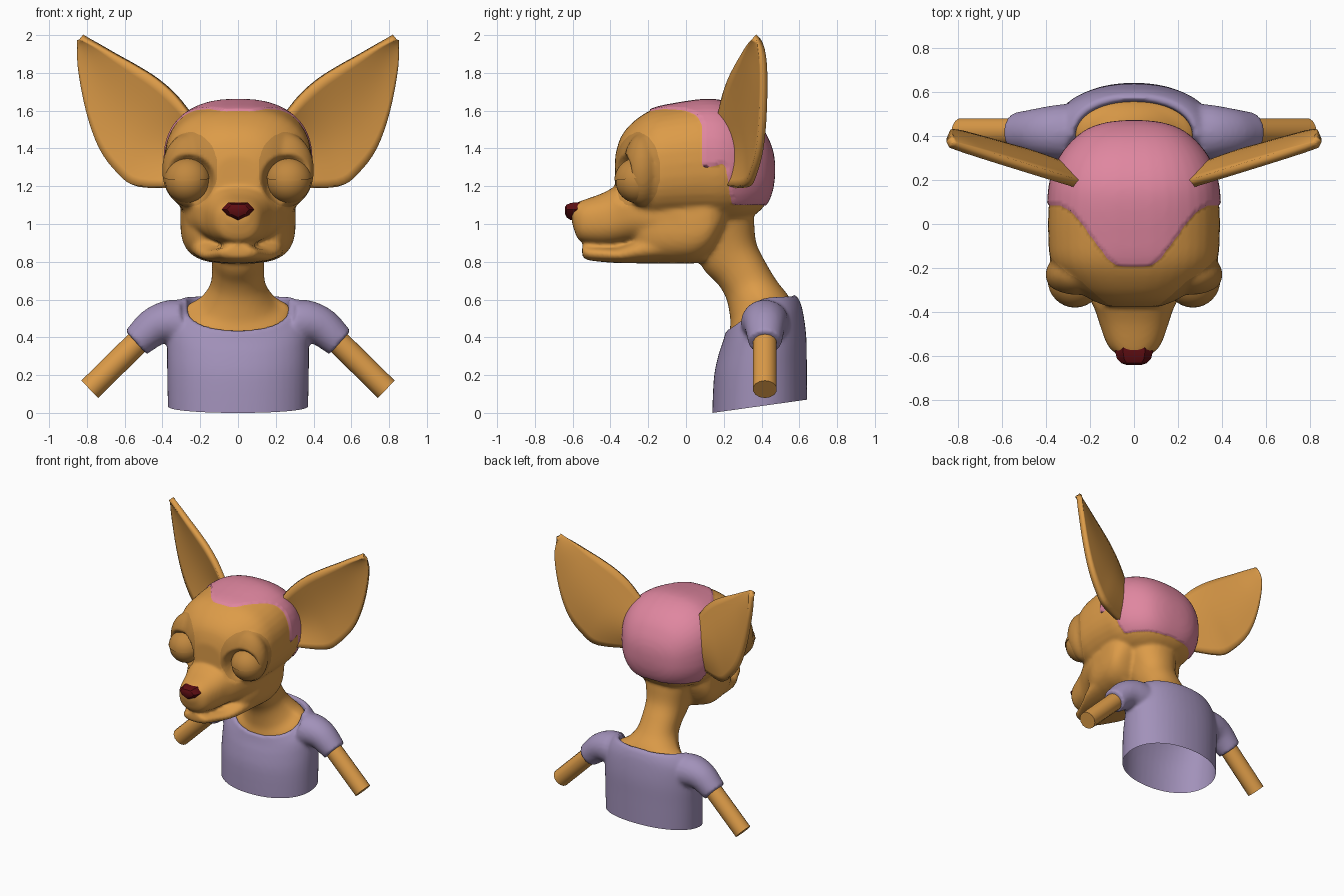
import bpy, bmesh, math
from mathutils import Matrix, Vector

if "Cube" in bpy.data.objects:
    bpy.data.objects.remove(bpy.data.objects["Cube"])


def material(name, rgb):
    m = bpy.data.materials.new(name)
    m.diffuse_color = (*rgb, 1)
    m.use_nodes = True
    m.node_tree.nodes["Principled BSDF"].inputs["Base Color"].default_value = m.diffuse_color
    return m


TAN = material("tan_fur", (0.72, 0.33, 0.065))
PATCH = material("brown_eye_patch", (0.53, 0.245, 0.05))
PINK = material("pink_cap", (0.74, 0.24, 0.35))
LILAC = material("lilac_cloth", (0.36, 0.285, 0.49))
RED = material("dark_red_nose", (0.11, 0.004, 0.006))


def refine(rows, k=4):
    """Catmull-Rom interpolation between rows of numbers."""
    out = []
    for i in range(len(rows) - 1):
        a, b, c, d = (rows[max(i - 1, 0)], rows[i], rows[i + 1], rows[min(i + 2, len(rows) - 1)])
        for j in range(k):
            t = j / k
            out.append([0.5 * (2 * q + (r - p) * t + (2 * p - 5 * q + 4 * r - s) * t * t
                               + (3 * q - p - 3 * r + s) * t ** 3)
                        for p, q, r, s in zip(a, b, c, d)])
    return out + [list(rows[-1])]


def loft(bm, rings, cap=False):
    vs = [[bm.verts.new(p) for p in ring] for ring in rings]
    n = len(vs[0])
    for a, b in zip(vs, vs[1:]):
        for i in range(n):
            bm.faces.new((a[i], a[(i + 1) % n], b[(i + 1) % n], b[i]))
    if cap:
        bm.faces.new(vs[0])
        bm.faces.new(vs[-1])


def curve_pt(i, n, e):
    """Point on a unit superellipse."""
    a = 2 * math.pi * i / n
    f = lambda v: math.copysign(abs(v) ** (2 / e), v)
    return f(math.cos(a)), f(math.sin(a))


def head_ring(y, lo, hi, w, e=2.4, n=40):
    return [(w * c, y, (lo + hi) / 2 + (hi - lo) / 2 * s)
            for c, s in (curve_pt(i, n, e) for i in range(n))]


def body_ring(zf, zs, zb, w, yf, yb, p=1.0, n=48):
    """Level ring whose height differs at front, side and back."""
    pts = []
    for i in range(n):
        c, s = curve_pt(i, n, 2.15)
        z = zs + ((zf if s < 0 else zb) - zs) * abs(s) ** p
        pts.append((w * c, (yf + yb) / 2 + (yb - yf) / 2 * s, z))
    return pts


def limb_ring(x, z, r, deg, n=20, sx=1, flat=1.0):
    a = math.radians(deg)
    return [(sx * (x - math.sin(a) * r * math.cos(t)), 0.418 + flat * r * math.sin(t),
             z + math.cos(a) * r * math.cos(t))
            for t in (2 * math.pi * i / n for i in range(n))]


def finish(name, bm, mat, mirror=False, angle=40):
    bmesh.ops.recalc_face_normals(bm, faces=bm.faces)
    me = bpy.data.meshes.new(name)
    bm.to_mesh(me)
    bm.free()
    me.materials.append(mat)
    me.shade_smooth()
    me.set_sharp_from_angle(angle=math.radians(angle))
    ob = bpy.data.objects.new(name, me)
    bpy.context.collection.objects.link(ob)
    if mirror:
        ob.modifiers.new("mirror", 'MIRROR').use_mirror_merge = False
    return ob


def fuse(ob, mats, iterations):
    """Merge overlapping solids into one soft skin; returns an editable copy."""
    rm = ob.modifiers.new("fuse", 'REMESH')
    rm.mode, rm.voxel_size = 'VOXEL', 0.013
    sm = ob.modifiers.new("soften", 'SMOOTH')
    sm.factor, sm.iterations = 0.5, iterations
    dg = bpy.context.evaluated_depsgraph_get()
    me = bpy.data.meshes.new_from_object(ob.evaluated_get(dg))
    ob.modifiers.clear()
    ob.data = me
    me.materials.clear()
    for m in mats:
        me.materials.append(m)
    bm = bmesh.new()
    bm.from_mesh(me)
    for f in bm.faces:
        f.smooth, f.material_index = True, 0
    return me, bm


def ball(bm, loc, size):
    bmesh.ops.create_uvsphere(bm, u_segments=32, v_segments=20, radius=1,
                              matrix=Matrix.Translation(loc) @ Matrix.Diagonal((*size, 1)))


def ramp(v, a, b):
    t = min(max((v - a) / (b - a), 0), 1)
    return t * t * (3 - 2 * t)


# Head and neck: overlapping solids fused into one skin
bm = bmesh.new()
cranium = [(-.375, 1.14, 1.36, .12), (-.345, 1.08, 1.46, .21), (-.28, 1.03, 1.54, .30),
           (-.18, 1.0, 1.605, .375), (-.05, 1.0, 1.635, .39), (.1, 1.0, 1.655, .387),
           (.2, 1.0, 1.645, .375), (.3, 1.02, 1.6, .335), (.38, 1.06, 1.53, .27),
           (.43, 1.12, 1.45, .2), (.455, 1.19, 1.38, .12), (.464, 1.26, 1.32, .04)]
muzzle = [(-.605, 1.01, 1.1, .055), (-.575, .925, 1.115, .1), (-.535, .9, 1.13, .128),
          (-.45, .887, 1.16, .158), (-.38, .887, 1.195, .182), (-.28, .895, 1.24, .235),
          (-.15, .87, 1.25, .28), (0, .86, 1.25, .3), (.12, .88, 1.2, .28), (.2, .95, 1.15, .2)]
jaw = [(-.55, .835, .882, .06), (-.53, .812, .882, .1), (-.45, .8, .88, .14),
       (-.35, .793, .882, .19), (-.25, .792, .93, .23), (-.1, .79, 1.0, .26),
       (.02, .79, 1.0, .26), (.1, .8, 1.0, .22)]
cheek = [(-.27, .83, 1.2, .17), (-.24, .803, 1.22, .225), (-.15, .793, 1.25, .275), (-.05, .79, 1.25, .295),
         (.05, .8, 1.25, .305), (.13, .85, 1.25, .3), (.19, .95, 1.22, .26), (.21, 1.0, 1.18, .2)]
for rows in (cranium, muzzle, jaw):
    loft(bm, [head_ring(*r) for r in refine(rows)], cap=True)
loft(bm, [head_ring(*r, e=3.2) for r in refine(cheek)], cap=True)
neck = [(.37, .48, .53, .29, .225, .57, .75), (.43, .56, .585, .272, .23, .56, .75),
        (.49, .605, .63, .2, .235, .535, .8), (.60, .68, .70, .147, .215, .48, 1),
        (.68, .77, .80, .138, .17, .42, 1), (.75, .86, .90, .145, .10, .372, 1),
        (.85, .97, 1.02, .17, .05, .36, 1), (1.0, 1.05, 1.1, .2, 0, .35, 1)]
loft(bm, [body_ring(*r) for r in refine(neck)], cap=True)
for sx in (-1, 1):
    ball(bm, (sx * .26, -.23, 1.285), (.143, .105, .195))   # brow and eye socket
head = finish("head", bm, TAN)
skin, bm = fuse(head, (TAN, PATCH, PINK), 6)

# hollow the sockets so the eyeballs stand clear
EYE = (.268, -.255, 1.228)
for v in bm.verts:
    d = math.hypot(abs(v.co.x) - EYE[0], v.co.z - EYE[2])
    if v.co.y < -.2 and d < .15:
        deep = max(v.co.y, -.285)
        v.co.y = deep + (v.co.y - deep) * ramp(d, .105, .15)


def region(p):
    """Material index: pink cap over the skull, brown patch round each eye."""
    x = abs(p.x)
    front = -.195 + .275 * ramp(x, .05, .34)
    low = 1.3 if p.y < .175 else 1.32 - .22 * ramp(p.y, .2, .25)
    if p.y > front and p.z > low:
        return 2
    if (((x - .27) / .165) ** 2 + ((p.z - 1.29) / .2) ** 2 < 1
            and ((p.y + .27) / .135) ** 2 + ((p.z - 1.28) / .21) ** 2 < 1):
        return 1
    return 0


for f in bm.faces:
    f.material_index = region(f.calc_center_median())
# even out the colour borders, then raise the cap a little
border = {}
for e in bm.edges:
    if len({f.material_index for f in e.link_faces}) > 1:
        a, b = e.verts
        border.setdefault(a, []).append(b)
        border.setdefault(b, []).append(a)
for _ in range(5):
    moved = {v: (v.co + sum((w.co for w in ws), Vector()) / len(ws)) / 2
             for v, ws in border.items() if len(ws) == 2}
    for v, co in moved.items():
        v.co = co
bm.normal_update()
for v in [v for v in bm.verts if all(f.material_index == 2 for f in v.link_faces)]:
    v.co += v.normal * 0.008
bm.to_mesh(skin)
bm.free()

# Eyes: ball with a heavier closed upper lid
bm = bmesh.new()
ball(bm, EYE, (.118, .118, .118))
finish("eyeball", bm, PATCH, mirror=True)
bm = bmesh.new()
ball(bm, EYE, (.125, .125, .124))
bmesh.ops.bisect_plane(bm, geom=bm.verts[:] + bm.edges[:] + bm.faces[:],
                       plane_co=(EYE[0], EYE[1], 1.245), plane_no=(0, -.12, 1), clear_inner=True)
bmesh.ops.holes_fill(bm, edges=[e for e in bm.edges if e.is_boundary])
finish("upper_eyelid", bm, PATCH, mirror=True)

# Nose: faceted wedge
bm = bmesh.new()
outline = [(-.05, 1.115), (.05, 1.115), (.086, 1.078), (.062, 1.045),
           (0, 1.016), (-.062, 1.045), (-.086, 1.078)]
loft(bm, [[(x * s, y, 1.075 + (z - 1.075) * s) for x, z in outline]
          for y, s in ((-.55, .95), (-.58, 1), (-.612, .9), (-.632, .68), (-.64, .4))], cap=True)
finish("nose", bm, RED, angle=30)

# Ears: cupped sheet between an upper and a lower edge
upper = refine([(.235, 1.55), (.33, 1.675), (.43, 1.765), (.54, 1.835), (.64, 1.89), (.74, 1.945), (.83, 1.99)])
lower = refine([(.30, 1.2), (.53, 1.2), (.63, 1.265), (.73, 1.4), (.80, 1.6), (.842, 1.84), (.836, 1.975)])
bm = bmesh.new()
grid, N = [], 12
for i, ((ux, uz), (lx, lz)) in enumerate(zip(upper, lower)):
    t = i / (len(upper) - 1)
    uy = .18 + .31 * (ux - .25)
    ly = .215 + .45 * (lx - .3) - .07 * t * t
    row = []
    for j in range(N + 1):
        s = j / N
        cup = .05 * math.sin(math.pi * s) * (1 - t)
        row.append(bm.verts.new((ux + (lx - ux) * s, uy + (ly - uy) * s + cup, uz + (lz - uz) * s)))
    grid.append(row)
for a, b in zip(grid, grid[1:]):
    for j in range(N):
        bm.faces.new((a[j], a[j + 1], b[j + 1], b[j]))
ear = finish("ear", bm, TAN, mirror=True)
so = ear.modifiers.new("thickness", 'SOLIDIFY')
so.thickness, so.offset = 0.04, 0
ear.modifiers.move(1, 0)

# Shirt: body with a neck pit, fused with both sleeves
shirt = [(-.06, -.03, .01, .37, .137, .642, 1), (.18, .2, .24, .375, .147, .64, 1),
         (.30, .36, .40, .375, .17, .637, 1), (.37, .49, .52, .365, .193, .622, .9),
         (.41, .57, .585, .33, .205, .605, .75), (.437, .605, .622, .29, .213, .582, .7),
         (.43, .585, .6, .268, .238, .556, .7), (.36, .40, .42, .26, .25, .55, 1)]
sleeve = [(.30, .475, .125, 0), (.37, .478, .117, -12), (.45, .45, .102, -36), (.54, .372, .085, -42)]
bm = bmesh.new()
loft(bm, [body_ring(*r) for r in refine(shirt)], cap=True)
for sx in (-1, 1):
    loft(bm, [limb_ring(*r, sx=sx, flat=1.04) for r in refine(sleeve)], cap=True)
shirt_ob = finish("shirt", bm, LILAC)
cloth, bm = fuse(shirt_ob, (LILAC,), 6)
# open the hem and the bottom of the neck pit
bmesh.ops.bisect_plane(bm, geom=bm.verts[:] + bm.edges[:] + bm.faces[:],
                       plane_co=(0, .14, 0), plane_no=(0, -.14, 1), clear_inner=True)
inside = [f for f in bm.faces for c in [f.calc_center_median()]
          if c.z < .41 and (c.x / .275) ** 2 + ((c.y - .4) / .165) ** 2 < 1]
bmesh.ops.delete(bm, geom=inside, context='FACES')
bm.to_mesh(cloth)
bm.free()
cloth.set_sharp_from_angle(angle=math.radians(50))

# Arms: plain stumps
bm = bmesh.new()
loft(bm, [limb_ring(.46, .445, .064, -44, 14), limb_ring(.785, .125, .064, -44, 14)], cap=True)
finish("arm", bm, TAN, mirror=True)
